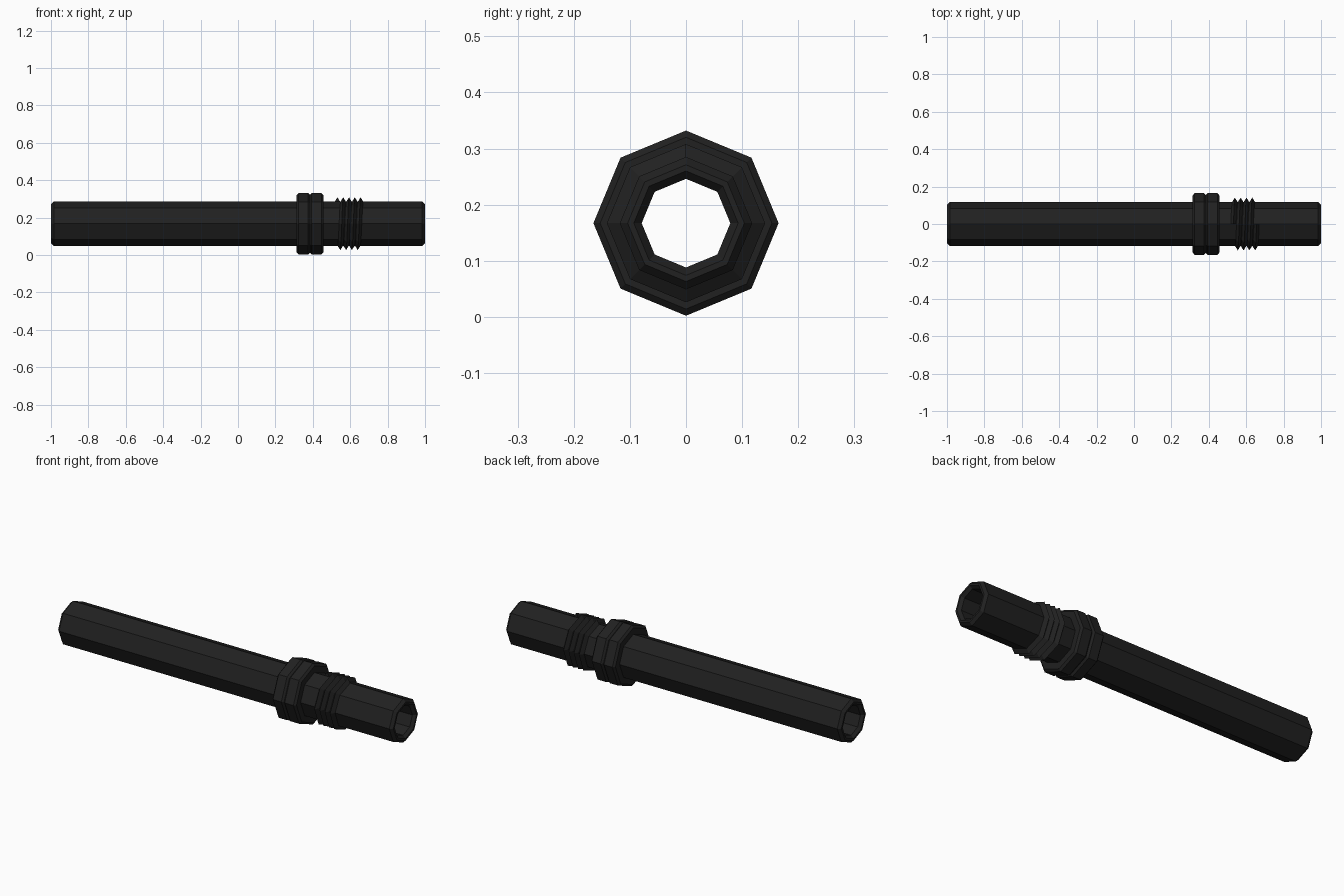
import bpy, bmesh, math

if "Cube" in bpy.data.objects:
    bpy.data.objects.remove(bpy.data.objects["Cube"])

SIDES = 8
CZ = 0.167  # height of the tube axis

mat = bpy.data.materials.new("matte black")
mat.diffuse_color = (0.015, 0.015, 0.015, 1)
mat.use_nodes = True
mat.node_tree.nodes["Principled BSDF"].inputs["Base Color"].default_value = mat.diffuse_color


def point(x, r, k):
    a = 2 * math.pi * k / SIDES
    return (x, r * math.cos(a), CZ + r * math.sin(a))


def finish(bm, name):
    bmesh.ops.recalc_face_normals(bm, faces=bm.faces)
    me = bpy.data.meshes.new(name)
    bm.to_mesh(me)
    bm.free()
    me.materials.append(mat)
    ob = bpy.data.objects.new(name, me)
    bpy.context.collection.objects.link(ob)
    return ob


def lathe(name, profile):
    """Revolve a closed (x, radius) profile around the x axis."""
    bm = bmesh.new()
    rings = [[bm.verts.new(point(x, r, k)) for k in range(SIDES)] for x, r in profile]
    for i, a in enumerate(rings):
        b = rings[(i + 1) % len(rings)]
        for k in range(SIDES):
            n = (k + 1) % SIDES
            bm.faces.new((a[k], a[n], b[n], b[k]))
    return finish(bm, name)


# Hollow tube with bevelled ends
half = [(0.985, 0.118), (1.0, 0.104), (1.0, 0.093), (0.985, 0.079)]
lathe("tube", half + [(-x, r) for x, r in reversed(half)])

# Collar: two bevelled rings with a groove between them
lathe("collar", [
    (0.314, 0.110), (0.314, 0.153), (0.324, 0.165), (0.374, 0.165),
    (0.384, 0.155), (0.394, 0.165), (0.446, 0.165), (0.456, 0.153),
    (0.456, 0.110)])

# Helical screw thread
PITCH, TURNS, START = 0.031, 4, 0.516
bm = bmesh.new()
prev = None
for k in range(TURNS * SIDES + 1):
    x = START + PITCH * k / SIDES
    sec = [bm.verts.new(point(x + dx, r, 2 - k))
           for dx, r in ((0, 0.116), (PITCH / 2, 0.141), (PITCH, 0.116))]
    if prev:
        for i in range(3):
            j = (i + 1) % 3
            bm.faces.new((prev[i], prev[j], sec[j], sec[i]))
    else:
        bm.faces.new(sec)
    prev = sec
bm.faces.new(prev)
bmesh.ops.remove_doubles(bm, verts=bm.verts, dist=1e-5)
finish(bm, "screw_thread")
